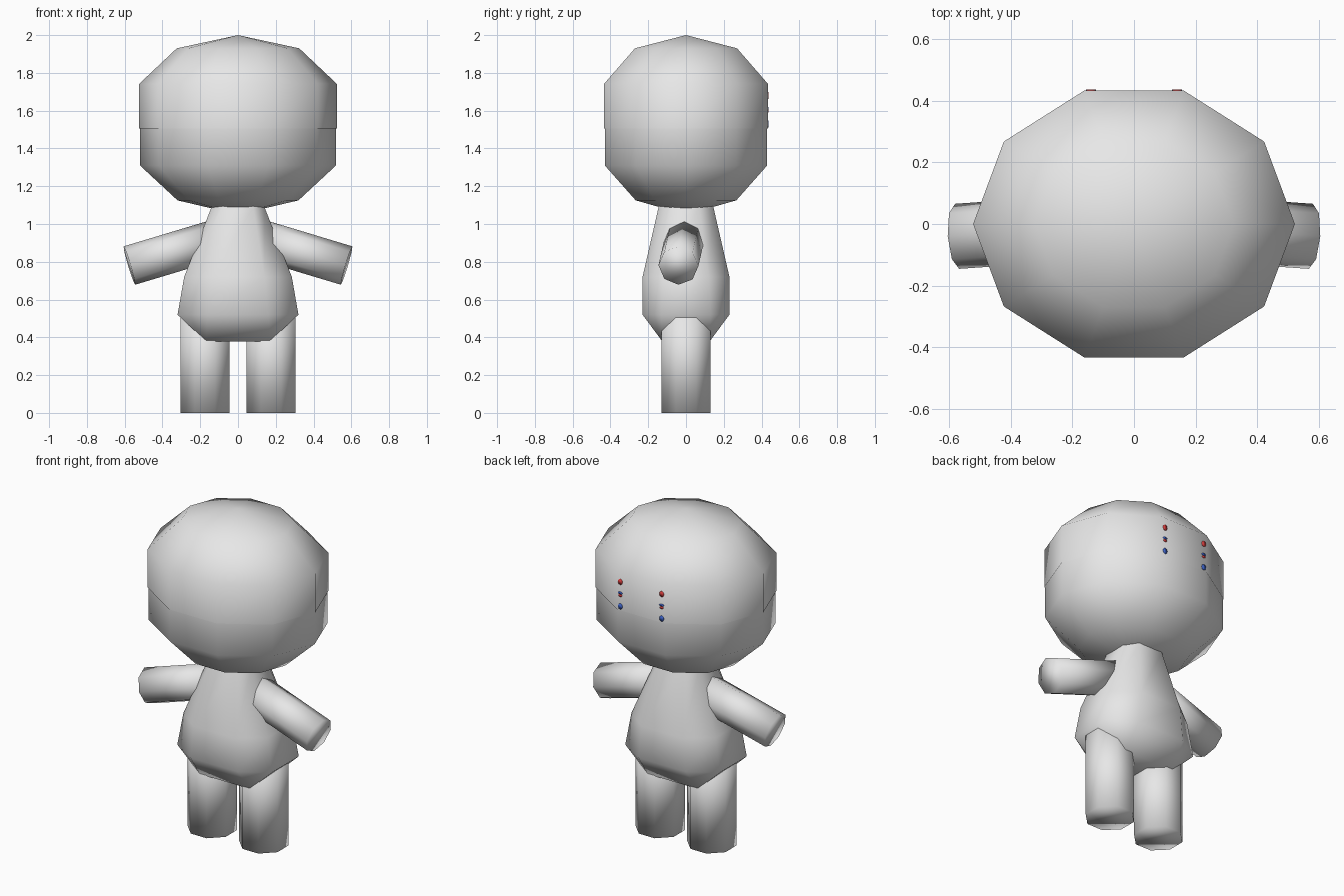
import bpy, bmesh, math
from mathutils import Vector

if "Cube" in bpy.data.objects:
    bpy.data.objects.remove(bpy.data.objects["Cube"])


def material(name, rgb):
    m = bpy.data.materials.new(name)
    m.diffuse_color = (*rgb, 1)
    m.use_nodes = True
    m.node_tree.nodes["Principled BSDF"].inputs["Base Color"].default_value = m.diffuse_color
    return m


GREY = material("light grey", (0.8, 0.8, 0.8))
RED = material("red", (0.7, 0.05, 0.05))
BLUE = material("blue", (0.05, 0.13, 0.6))


def loft(name, rings, mat, cap_start=True, cap_end=True):
    """Skin equal-length loops of points and smooth the result."""
    bm = bmesh.new()
    loops = [[bm.verts.new(p) for p in ring] for ring in rings]
    n = len(loops[0])
    for a, b in zip(loops, loops[1:]):
        for i in range(n):
            j = (i + 1) % n
            bm.faces.new((a[i], a[j], b[j], b[i]))
    if cap_start:
        bm.faces.new(loops[0][::-1])
    if cap_end:
        bm.faces.new(loops[-1])
    bmesh.ops.remove_doubles(bm, verts=bm.verts, dist=1e-4)
    bmesh.ops.recalc_face_normals(bm, faces=bm.faces)
    me = bpy.data.meshes.new(name)
    bm.to_mesh(me)
    bm.free()
    for p in me.polygons:
        p.use_smooth = True
    me.materials.append(mat)
    ob = bpy.data.objects.new(name, me)
    bpy.context.collection.objects.link(ob)
    return ob


def oval(rx, ry, z, n=10):
    return [(rx * math.cos(math.tau * i / n), ry * math.sin(math.tau * i / n), z)
            for i in range(n)]


def octagon(x1, y1, x2, y2, z):
    """Symmetric eight-point loop: a side corner and a front corner per quadrant."""
    q = [(x1, y1), (x2, y2), (-x2, y2), (-x1, y1)]
    return [(x, y, z) for x, y in q] + [(-x, -y, z) for x, y in q]


def tube(name, start, end, radius, turn=0.0):
    """Eight-sided straight limb."""
    a, b = Vector(start), Vector(end)
    axis = (b - a).normalized()
    u = axis.cross(Vector((0, 1, 0))).normalized()
    v = axis.cross(u)
    ring = [(u * math.cos(t) + v * math.sin(t)) * radius
            for t in (math.tau * i / 8 + turn for i in range(8))]
    return loft(name, [[a + r for r in ring], [b + r for r in ring]], GREY)


# Head: faceted ovals stacked between two poles
loft("head", [oval(0, 0, 1.05), oval(0.32, 0.28, 1.125), oval(0.519, 0.452, 1.31),
              oval(0.519, 0.452, 1.74), oval(0.32, 0.28, 1.925), oval(0, 0, 1.996)],
     GREY, False, False)

# Hair: thin cap over the upper head
loft("hair_cap", [oval(0.523, 0.456, 1.505), oval(0.523, 0.456, 1.742),
                  oval(0.324, 0.284, 1.93), oval(0, 0, 2.0)], GREY, False, False)

# Body: pear shape narrowing to a rectangular base
loft("body", [octagon(0.17, 0.125, 0.17, 0.125, 0.378),
              octagon(0.32, 0.13, 0.16, 0.23, 0.52),
              octagon(0.285, 0.12, 0.14, 0.23, 0.72),
              octagon(0.14, 0.07, 0.08, 0.145, 1.09),
              octagon(0.13, 0.06, 0.07, 0.13, 1.14)], GREY)

# Limbs
for side, s in (("left", -1), ("right", 1)):
    tube(side + "_arm", (s * 0.14, -0.01, 0.911), (s * 0.575, -0.04, 0.78), 0.106)
    tube(side + "_leg", (s * 0.175, 0, 0), (s * 0.175, 0, 0.56), 0.14, math.pi / 8)


# Tiny painted dots on the back of the hair
def dot(name, x, z, rx, rz, mat):
    loft(name, [[(x + rx * math.cos(t), y, z + rz * math.sin(t))
                 for t in (math.tau * i / 8 for i in range(8))]
                for y in (0.431, 0.437)], mat)


for side, s in (("left", -1), ("right", 1)):
    x = s * 0.14
    dot(side + "_top_dot", x, 1.68, 0.015, 0.018, RED)
    dot(side + "_middle_dot_red", x, 1.597, 0.012, 0.008, RED)
    dot(side + "_middle_dot_blue", x, 1.612, 0.016, 0.007, BLUE)
    dot(side + "_bottom_dot", x, 1.53, 0.015, 0.018, BLUE)
